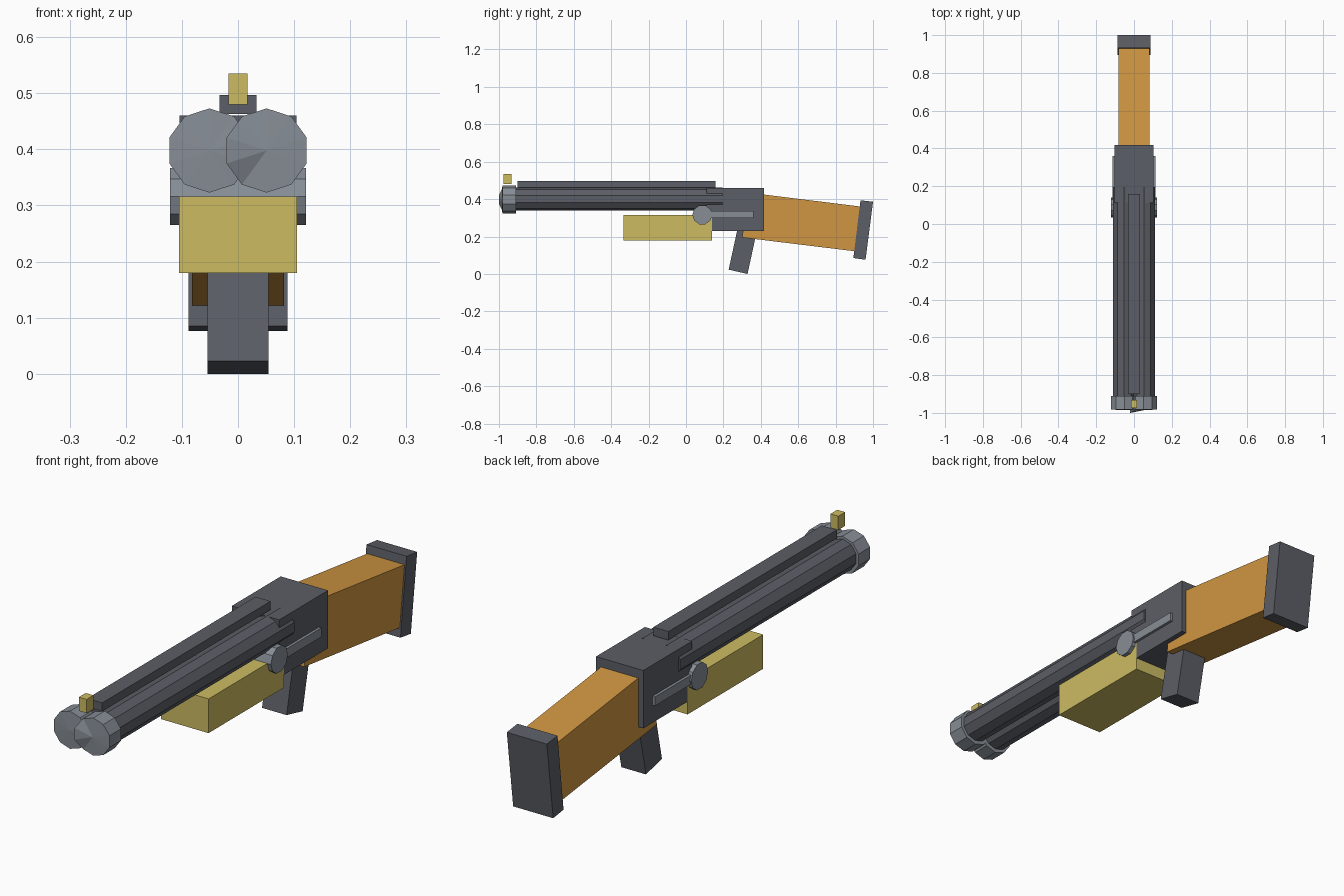
import bpy, bmesh, math
from mathutils import Matrix, Vector

if "Cube" in bpy.data.objects:
    bpy.data.objects.remove(bpy.data.objects["Cube"])


def mat(name, col):
    m = bpy.data.materials.new(name)
    m.diffuse_color = (*col, 1)
    m.use_nodes = True
    m.node_tree.nodes["Principled BSDF"].inputs["Base Color"].default_value = m.diffuse_color
    return m


DARK = mat("dark_steel", (0.105, 0.112, 0.132))
LIGHT = mat("light_steel", (0.242, 0.270, 0.305))
BRASS = mat("brass_yellow", (0.61, 0.50, 0.122))
WOOD = mat("orange_wood", (0.63, 0.305, 0.054))


def finish(bm, name, material):
    bmesh.ops.recalc_face_normals(bm, faces=bm.faces)
    me = bpy.data.meshes.new(name)
    bm.to_mesh(me)
    bm.free()
    me.materials.append(material)
    ob = bpy.data.objects.new(name, me)
    bpy.context.collection.objects.link(ob)
    return ob


def box(name, material, x, y, z):
    """Box from (min, max) ranges."""
    bm = bmesh.new()
    bmesh.ops.create_cube(bm, size=1)
    for v in bm.verts:
        v.co = Vector([(r[0] + r[1]) / 2 + c * (r[1] - r[0]) for c, r in zip(v.co, (x, y, z))])
    return finish(bm, name, material)


def slab(name, material, half_width, profile):
    """Side profile of (y, z) points extruded across x."""
    bm = bmesh.new()
    f = bm.faces.new([bm.verts.new((-half_width, y, z)) for y, z in profile])
    ext = bmesh.ops.extrude_face_region(bm, geom=[f])["geom"]
    for v in ext:
        if isinstance(v, bmesh.types.BMVert):
            v.co.x = half_width
    return finish(bm, name, material)


def tube(name, material, cx, cz, r, y0, y1, tip=None):
    """Ten-sided bar along y with a vertex on top; tip slants the inner front edge."""
    bm = bmesh.new()
    rings = []
    for y in (y0, y1):
        rings.append([bm.verts.new((cx + r * math.sin(i * math.pi / 5), y,
                                    cz + r * math.cos(i * math.pi / 5))) for i in range(10)])
    for i in range(10):
        j = (i + 1) % 10
        bm.faces.new((rings[0][i], rings[0][j], rings[1][j], rings[1][i]))
    bm.faces.new(rings[1])
    if tip is None:
        bm.faces.new(rings[0])
    else:
        for v in rings[0]:
            if abs(v.co.x - cx) > r * 0.9 and v.co.x * cx < 0:
                v.co.y = tip
        c = bm.verts.new((cx, y0 - 0.004, cz))
        for i in range(10):
            bm.faces.new((rings[0][i], rings[0][(i + 1) % 10], c))
    return finish(bm, name, material)


# Twin barrels and muzzle caps
for side, s, tip in (("left", -1, -0.985), ("right", 1, -1.0)):
    tube(side + "_barrel", DARK, s * 0.052, 0.40, 0.062, -0.93, 0.195)
    tube(side + "_muzzle_cap", LIGHT, s * 0.051, 0.398, 0.075, -0.982, -0.91, tip)
    # Side bar on the receiver
    box(side + "_side_bar", LIGHT, sorted((s * 0.09, s * 0.115)), (0.09, 0.36), (0.30, 0.336))

# Top rib and front sight
box("top_rib", DARK, (-0.033, 0.033), (-0.90, 0.158), (0.463, 0.497))
box("front_sight", BRASS, (-0.017, 0.017), (-0.975, -0.932), (0.48, 0.535))

# Receiver and fore-end
box("receiver", DARK, (-0.104, 0.104), (0.11, 0.417), (0.23, 0.46))
box("fore_end", BRASS, (-0.105, 0.105), (-0.335, 0.14), (0.18, 0.316))

# Hinge pin across the receiver
bm = bmesh.new()
bmesh.ops.create_cone(bm, cap_ends=True, segments=10, radius1=0.053, radius2=0.053, depth=0.242,
                      matrix=Matrix.Translation((0, 0.087, 0.316)) @ Matrix.Rotation(math.pi / 2, 4, 'Y'))
finish(bm, "hinge_pin", LIGHT)

# Stock, butt pad and grip
slab("stock", WOOD, 0.082, [(0.30, 0.195), (0.93, 0.118), (0.96, 0.357), (0.33, 0.435)])
slab("butt_pad", DARK, 0.088, [(0.895, 0.085), (0.960, 0.076), (1.0, 0.386), (0.933, 0.394)])
slab("grip", DARK, 0.054, [(0.228, 0.023), (0.329, 0.0), (0.381, 0.24), (0.28, 0.262)])
